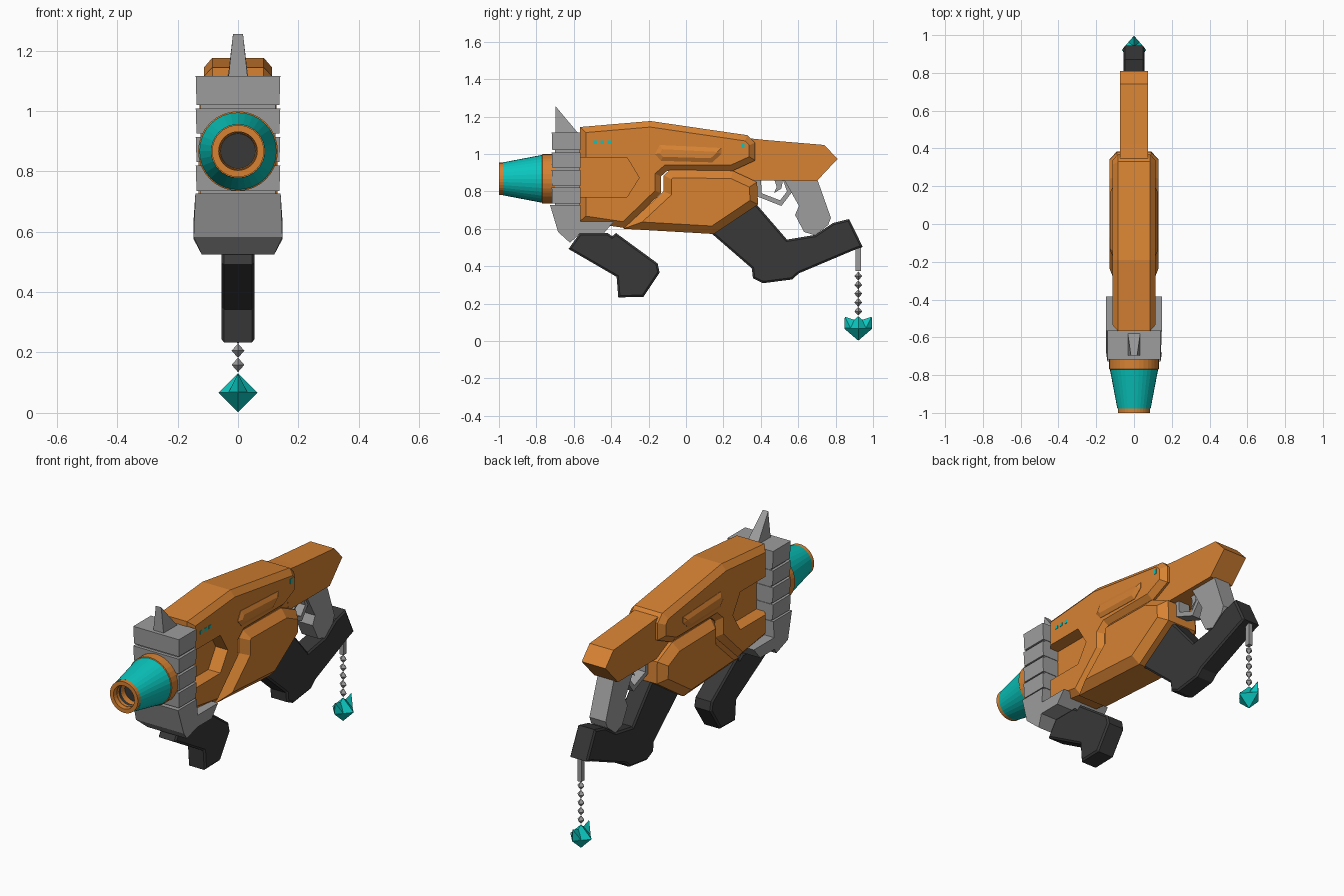
import bpy, bmesh, math

if "Cube" in bpy.data.objects:
    bpy.data.objects.remove(bpy.data.objects["Cube"])


def material(name, rgb):
    m = bpy.data.materials.new(name)
    m.diffuse_color = (*rgb, 1)
    m.use_nodes = True
    m.node_tree.nodes["Principled BSDF"].inputs["Base Color"].default_value = m.diffuse_color
    return m


ORANGE = material("orange", (0.68, 0.225, 0.033))
GREY = material("grey", (0.34, 0.34, 0.34))
BLACK = material("charcoal", (0.04, 0.04, 0.04))
TEAL = material("teal", (0.003, 0.56, 0.51))


def finish(name, bm, mat):
    bmesh.ops.recalc_face_normals(bm, faces=bm.faces)
    me = bpy.data.meshes.new(name)
    bm.to_mesh(me)
    bm.free()
    me.materials.append(mat)
    ob = bpy.data.objects.new(name, me)
    bpy.context.collection.objects.link(ob)
    return ob


def prism(name, pts, w, mat, inset=0, drop=0, cx=0, shape=None):
    """Side profile (y, z) extruded to half width w; caps chamfered by inset/drop."""
    bm = bmesh.new()
    e = w - drop
    left = [bm.verts.new((-e, y, z)) for y, z in pts]
    right = [bm.verts.new((e, y, z)) for y, z in pts]
    caps = [bm.faces.new(left), bm.faces.new(right[::-1])]
    n = len(pts)
    for i in range(n):
        j = (i + 1) % n
        bm.faces.new((left[i], right[i], right[j], left[j]))
    bmesh.ops.recalc_face_normals(bm, faces=bm.faces)
    if inset:
        bmesh.ops.inset_individual(bm, faces=caps, thickness=inset, depth=0,
                                   use_even_offset=True)
        for f in caps:
            for v in f.verts:
                v.co.x = math.copysign(w, v.co.x)
    for v in bm.verts:
        if shape:
            v.co.x *= shape(v.co)
        v.co.x += cx
    return finish(name, bm, mat)


def lathe(name, prof, mat, seg=32, z=0.867):
    """Revolve (radius, y) points around the barrel axis."""
    bm = bmesh.new()
    rings = []
    for r, y in prof:
        if r == 0:
            rings.append([bm.verts.new((0, y, z))] * seg)
        else:
            rings.append([bm.verts.new((r * math.cos(2 * math.pi * k / seg), y,
                                        z + r * math.sin(2 * math.pi * k / seg)))
                          for k in range(seg)])
    for a, b in zip(rings, rings[1:]):
        for k in range(seg):
            q = (k + 1) % seg
            bm.faces.new(list(dict.fromkeys((a[k], a[q], b[q], b[k]))))
    return finish(name, bm, mat)


def octahedron(name, c, r, mat):
    bm = bmesh.new()
    ax = [bm.verts.new((c[0] + s * r[0] * (i == 0), c[1] + s * r[1] * (i == 1),
                        c[2] + s * r[2] * (i == 2))) for i in range(3) for s in (-1, 1)]
    for a in ax[0:2]:
        for b in ax[2:4]:
            for d in ax[4:6]:
                bm.faces.new((a, b, d))
    return finish(name, bm, mat)


# Upper body shell with chamfered flanks
upper = prism("upper_body", [(-.567, 1.144), (-.19, 1.176), (.33, 1.10), (.37, 1.06),
                             (.37, .965), (.25, .91), (-.10, .91), (-.134, .88), (-.134, .79),
                             (-.326, .604), (-.567, .64)], .113, ORANGE, .032, .028)

# Deep hexagonal recesses cut in both flanks, open towards the collar
for s in (-1, 1):
    cut = prism("recess_cutter", [(-.65, .98), (-.315, .98), (-.25, .873), (-.315, .77),
                                  (-.65, .77)], .08, ORANGE, cx=s * .118)
    cut.hide_render = True
    mod = upper.modifiers.new("recess", 'BOOLEAN')
    mod.operation, mod.solver, mod.object = 'DIFFERENCE', 'EXACT', cut
    bpy.context.view_layer.objects.active = upper
    bpy.ops.object.modifier_apply(modifier=mod.name)
    bpy.data.objects.remove(cut)

# Lower body, bulging outwards, and the core behind the seam
prism("lower_body", [(-.335, .60), (-.12, .80), (-.12, .885), (-.085, .915), (.25, .91),
                     (.38, .85), (.385, .73), (.15, .572)], .13, ORANGE, .042, .04)
prism("seam_core", [(.10, .80), (.365, .80), (.365, 1.0), (.10, 1.0)], .072, ORANGE)

# Raised ridges on the flanks
for s in (-1, 1):
    prism("side_ridge", [(-.14, 1.048), (.19, 1.032), (.19, 1.0), (.14, .955), (-.134, .963),
                         (-.166, 1.0)], .014, ORANGE, .022, .012, cx=s * .113)

# Rear stock
prism("rear_stock", [(.30, 1.088), (.42, 1.075), (.74, 1.048), (.81, .973), (.70, .856),
                     (.34, .858)], .073, ORANGE)

# Front collar: stacked ribs on a narrower core
prism("collar_core", [(-.70, 1.10), (-.566, 1.10), (-.566, .65), (-.70, .65)], .125, GREY)
for top, bot in ((1.116, 1.02), (1.008, .925), (.914, .83), (.82, .735)):
    prism("collar_rib", [(-.718, top), (-.563, top), (-.563, bot), (-.715, bot)], .14, GREY,
          shape=lambda c, b=bot: .98 if c.z < b + .01 else 1)
prism("collar_base", [(-.727, .727), (-.563, .727), (-.563, .64), (-.385, .64), (-.44, .575),
                      (-.567, .575), (-.62, .525), (-.684, .583)], .147, GREY,
      shape=lambda c: .82 if c.z < .55 else (.96 if c.z > .7 else 1))

# Top fin
prism("sight_fin", [(-.697, 1.255), (-.58, 1.115), (-.58, 1.10), (-.697, 1.10)], .033, GREY,
      shape=lambda c: .5 if c.z > 1.2 else 1)

# Barrel
lathe("barrel_rear_ring", [(0, -.70), (.132, -.70), (.132, -.768), (.122, -.773), (0, -.773)], ORANGE)
lathe("barrel_cone", [(.128, -.768), (.088, -.978)], TEAL)
lathe("barrel_tip", [(.058, -.91), (.064, -1.0), (.086, -1.0), (.086, -.975), (.06, -.975)], ORANGE)
lathe("bore", [(0, -.91), (.06, -.91), (.06, -.96)], BLACK)

# Front grip
prism("front_grip", [(-.628, .492), (-.567, .578), (-.42, .578), (-.395, .56), (-.374, .577),
                     (-.152, .415), (-.141, .366), (-.228, .236), (-.362, .233), (-.371, .343)],
      .054, BLACK, .01, .008)

# Rear lower frame
prism("rear_frame", [(.34, .76), (.38, .727), (.54, .542), (.69, .567), (.786, .631), (.872, .652),
                     (.945, .503), (.90, .487), (.604, .362), (.567, .329), (.412, .309),
                     (.358, .335), (.352, .388), (.14, .572), (.18, .68)], .055, BLACK, .01, .008)

# Trigger grip, guard and trigger
prism("trigger_grip", [(.52, .87), (.70, .87), (.775, .658), (.76, .62), (.69, .565), (.631, .583),
                       (.583, .674), (.604, .722)], .05, GREY)
prism("trigger_guard", [(.365, .87), (.375, .775), (.51, .722), (.57, .80), (.535, .87),
                        (.515, .87), (.54, .80), (.503, .752), (.405, .79), (.40, .87)], .035, GREY)
prism("trigger", [(.47, .87), (.52, .87), (.51, .815), (.47, .79), (.485, .825)], .015, GREY)

# Status lights on the right flank
for y, z, h in ((-.485, 1.063, .009), (-.447, 1.063, .009), (-.41, 1.063, .009), (.305, 1.045, .014)):
    prism("status_light", [(y - .009, z - h), (y + .009, z - h), (y + .009, z + h), (y - .009, z + h)],
          .003, TEAL, cx=.112)

# Hanging charm: strap, beads, and eared pendant
prism("charm_strap", [(.907, .51), (.935, .51), (.935, .375), (.907, .375)], .012, GREY)
for i in range(5):
    octahedron("charm_bead", (0, .921, .347 - i * .047), (.021, .021, .024), GREY)
octahedron("charm_pendant", (0, .921, .067), (.065, .076, .065), TEAL)
for s in (-1, 1):
    bm = bmesh.new()
    tip, out, inn, a, b = [bm.verts.new((x, .921 + s * y, z)) for x, y, z in
                           ((0, .072, .13), (0, .074, .068), (0, .018, .112),
                            (.03, .042, .07), (-.03, .042, .07))]
    for f in ((tip, out, a), (tip, a, inn), (tip, inn, b), (tip, b, out), (out, b, inn, a)):
        bm.faces.new(f)
    finish("charm_ear", bm, TEAL)
